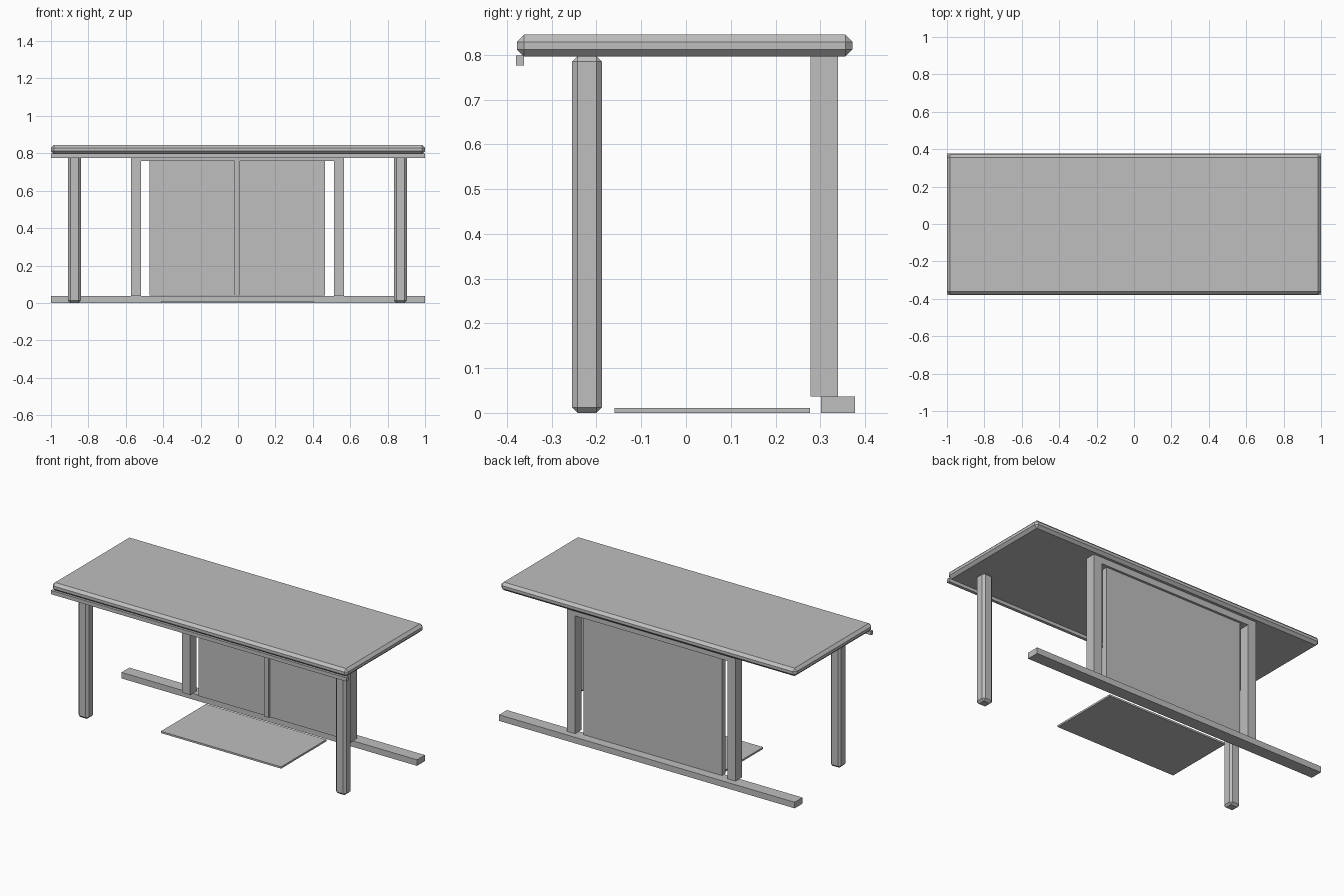
import bpy

if "Cube" in bpy.data.objects:
    bpy.data.objects.remove(bpy.data.objects["Cube"])

grey = bpy.data.materials.new("plain grey")
grey.diffuse_color = (0.52, 0.52, 0.52, 1)
grey.use_nodes = True
grey.node_tree.nodes["Principled BSDF"].inputs["Base Color"].default_value = grey.diffuse_color


def box(name, x, y, z, bevel=0.0):
    """Box from (min, max) ranges, with an optional flat chamfer."""
    bpy.ops.mesh.primitive_cube_add(size=1)
    ob = bpy.context.object
    ob.name = name
    for v in ob.data.vertices:
        v.co = [r[0] if c < 0 else r[1] for c, r in zip(v.co, (x, y, z))]
    ob.data.materials.append(grey)
    if bevel:
        mod = ob.modifiers.new("chamfer", 'BEVEL')
        mod.width = bevel
        mod.segments = 1
    return ob


# Table top with chamfered edges
box("table_top", (-1, 1), (-0.378, 0.372), (0.796, 0.845), 0.016)

# Front edge rail and rear floor rail
box("front_rail", (-1, 1), (-0.38, -0.362), (0.776, 0.799))
box("floor_rail", (-1, 1), (0.302, 0.378), (0, 0.037))

# Front legs and rear posts, one pair per side
mid = -0.003
for side, s in (("left", -1), ("right", 1)):
    leg = sorted((mid + s * 0.837, mid + s * 0.906))
    box("front_leg_" + side, leg, (-0.255, -0.188), (0, 0.797), 0.0125)
    post = sorted((mid + s * 0.515, mid + s * 0.57))
    box("rear_post_" + side, post, (0.278, 0.34), (0.037, 0.796))

# Crossbar joining the posts
box("crossbar", (mid - 0.515, mid + 0.515), (0.278, 0.34), (0.758, 0.796))

# Back panel with its centre trim
box("back_panel", (mid - 0.469, mid + 0.469), (0.29, 0.326), (0.039, 0.758))
box("centre_trim", (mid - 0.015, mid + 0.015), (0.279, 0.29), (0.039, 0.758))

# Thin board on the floor
box("floor_board", (mid - 0.407, mid + 0.407), (-0.16, 0.277), (0, 0.011))
